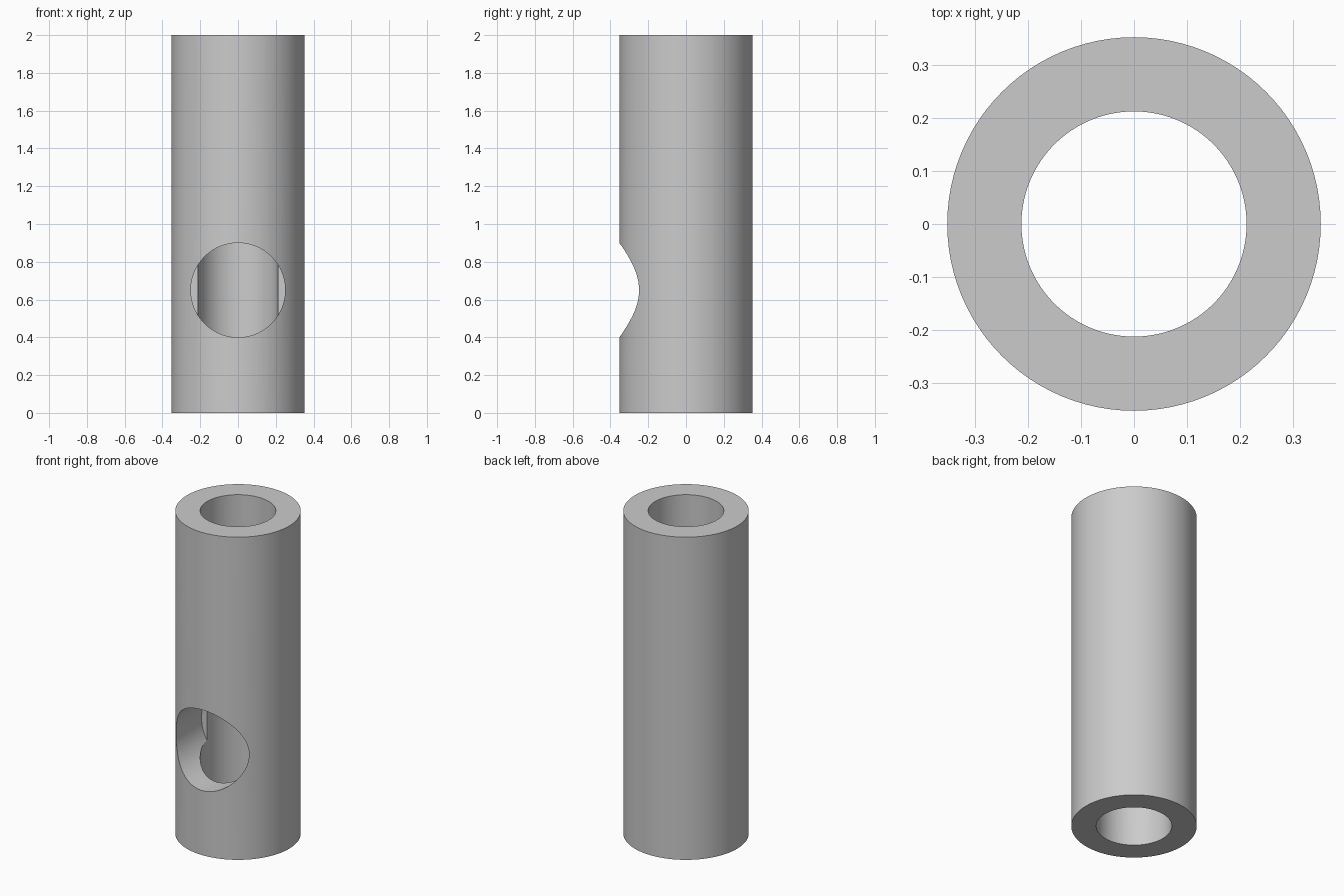
import bpy
import math

cube = bpy.data.objects.get("Cube")
if cube:
    bpy.data.objects.remove(cube, do_unlink=True)

HEIGHT = 2.0
OUTER, BORE, HOLE = 0.3525, 0.2125, 0.25
HOLE_Z = 0.65

grey = bpy.data.materials.new("plain grey")
grey.use_nodes = True
grey.diffuse_color = (0.6, 0.6, 0.6, 1)
grey.node_tree.nodes["Principled BSDF"].inputs["Base Color"].default_value = (0.6, 0.6, 0.6, 1)


def cylinder(name, radius, depth, location, tilt=0.0):
    bpy.ops.mesh.primitive_cylinder_add(vertices=96, radius=radius, depth=depth,
                                        location=location, rotation=(tilt, 0, 0))
    obj = bpy.context.object
    obj.name = name
    obj.data.materials.append(grey)
    return obj


# Outer tube body
tube = cylinder("tube", OUTER, HEIGHT, (0, 0, HEIGHT / 2))

# Cutters: full-length bore, and a blind side hole ending on the centre plane
bore = cylinder("bore_cutter", BORE, HEIGHT + 0.4, (0, 0, HEIGHT / 2))
hole = cylinder("side_hole_cutter", HOLE, 0.6, (0, -0.3, HOLE_Z), math.pi / 2)

bpy.ops.object.select_all(action="DESELECT")
tube.select_set(True)
bpy.context.view_layer.objects.active = tube
for cutter in (bore, hole):
    mod = tube.modifiers.new(cutter.name, "BOOLEAN")
    mod.operation = "DIFFERENCE"
    mod.solver = "EXACT"
    mod.object = cutter
    bpy.ops.object.modifier_apply(modifier=mod.name)
    bpy.data.objects.remove(cutter, do_unlink=True)

# Smooth walls with crisp rims
bpy.ops.object.shade_smooth_by_angle(angle=math.radians(30))
